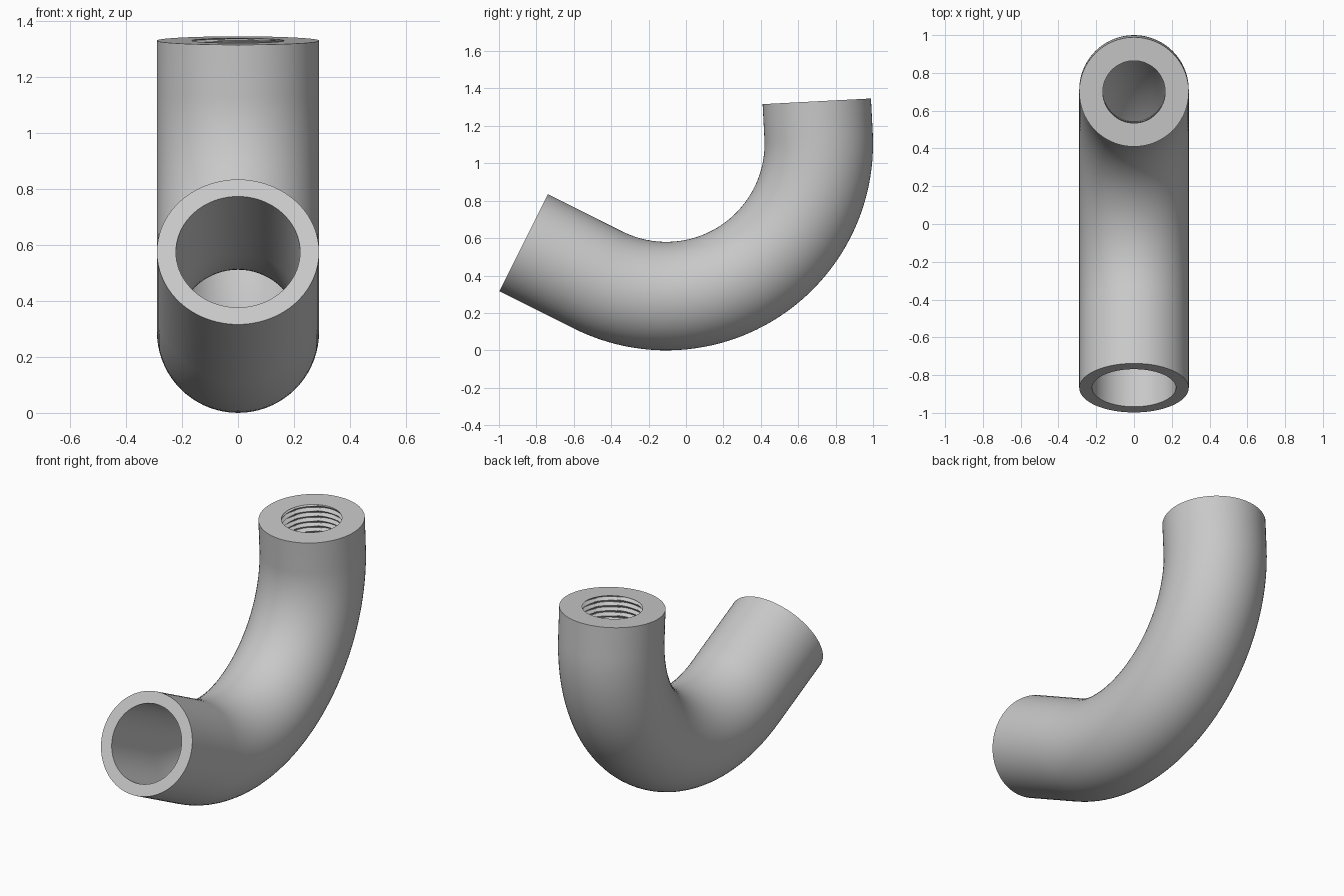
import bpy
import bmesh
from math import sin, cos, pi, radians

cube = bpy.data.objects.get("Cube")
if cube:
    bpy.data.objects.remove(cube, do_unlink=True)

SEGMENTS = 72
BEND_STEPS = 48
BEND_RADIUS = 0.815
BEND_Y, BEND_Z = -0.105, 1.105
START, END = radians(-26.6), radians(93)
FRONT_LENGTH, COLLAR_LENGTH = 0.445, 0.184
OUTER, BORE = 0.29, 0.222
THREAD_MINOR, THREAD_DEPTH, PITCH = 0.165, 0.018, 0.0307
ROWS_PER_TURN = 8


def material(name, color):
    mat = bpy.data.materials.new(name)
    mat.use_nodes = True
    mat.diffuse_color = color
    mat.node_tree.nodes["Principled BSDF"].inputs["Base Color"].default_value = color
    return mat


def station(angle, run=0.0):
    """Centre line point at a bend angle, pushed along the tangent by run."""
    y = BEND_Y + BEND_RADIUS * sin(angle) + run * cos(angle)
    z = BEND_Z - BEND_RADIUS * cos(angle) + run * sin(angle)
    return y, z, angle


def ring(bm, place, radius):
    """Circle of vertices across the centre line; radius depends on turn."""
    y, z, angle = place
    verts = []
    for j in range(SEGMENTS):
        t = 2 * pi * j / SEGMENTS
        r = radius(j / SEGMENTS)
        up = r * sin(t)
        verts.append(bm.verts.new((r * cos(t), y - up * sin(angle), z + up * cos(angle))))
    return verts


def thread_radius(depth):
    """Helical V thread: triangle wave of depth plus turn."""
    def radius(turn):
        phase = (depth / PITCH + turn) % 1
        return THREAD_MINOR + THREAD_DEPTH * (1 - abs(2 * phase - 1))
    return radius


bm = bmesh.new()
bend = [station(START + (END - START) * i / BEND_STEPS) for i in range(BEND_STEPS + 1)]
front = station(START, -FRONT_LENGTH)
top = station(END, COLLAR_LENGTH)

# Outer skin from the front mouth to the top rim
rings = [ring(bm, p, lambda turn: OUTER) for p in [front] + bend + [top]]

# Threaded socket down through the collar
rows = round(COLLAR_LENGTH / PITCH) * ROWS_PER_TURN
for k in range(rows + 1):
    depth = COLLAR_LENGTH * k / rows
    shape = thread_radius(depth) if 0 < k < rows else lambda turn: THREAD_MINOR
    rings.append(ring(bm, station(END, COLLAR_LENGTH - depth), shape))

# Smooth bore back to the front mouth
rings += [ring(bm, p, lambda turn: BORE) for p in bend[::-1] + [front]]

# Skin every ring to the next, closing the loop at the front mouth
for a, b in zip(rings, rings[1:] + rings[:1]):
    for j in range(SEGMENTS):
        n = (j + 1) % SEGMENTS
        bm.faces.new((a[j], a[n], b[n], b[j]))
bmesh.ops.recalc_face_normals(bm, faces=bm.faces)

mesh = bpy.data.meshes.new("bent_pipe")
bm.to_mesh(mesh)
bm.free()
mesh.materials.append(material("light grey", (0.58, 0.58, 0.58, 1)))
pipe = bpy.data.objects.new("bent_pipe", mesh)
bpy.context.collection.objects.link(pipe)

bpy.ops.object.select_all(action="DESELECT")
pipe.select_set(True)
bpy.context.view_layer.objects.active = pipe
bpy.ops.object.shade_smooth_by_angle(angle=radians(30))
